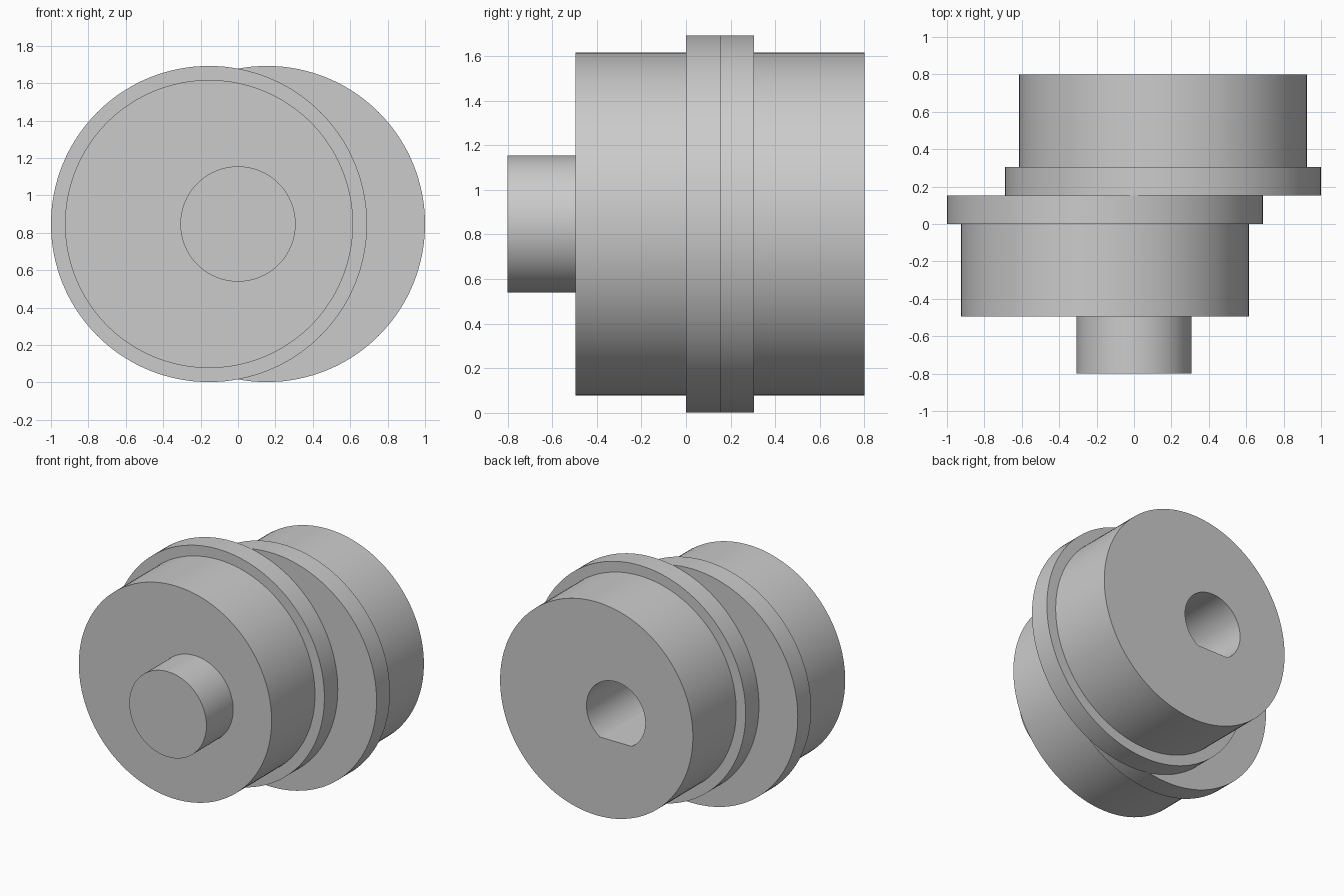
import bpy
import bmesh
from math import pi, sin, cos, asin, radians

if "Cube" in bpy.data.objects:
    bpy.data.objects.remove(bpy.data.objects["Cube"], do_unlink=True)

AXIS_Z = 0.847      # height of the common shaft axis
OFFSET = 0.155      # eccentric throw
SEGMENTS = 128

grey = bpy.data.materials.new("plain grey")
grey.use_nodes = True
colour = (0.6, 0.6, 0.6, 1)
grey.diffuse_color = colour
grey.node_tree.nodes["Principled BSDF"].inputs["Base Color"].default_value = colour


def circle(r):
    return [(r * cos(2 * pi * i / SEGMENTS), r * sin(2 * pi * i / SEGMENTS))
            for i in range(SEGMENTS)]


def loft(name, x, sections):
    """Solid through (outline, y) sections along y, centred at x on the axis."""
    bm = bmesh.new()
    rings = [[bm.verts.new((x + u, y, AXIS_Z + v)) for u, v in outline]
             for outline, y in sections]
    for a, b in zip(rings, rings[1:]):
        n = len(a)
        for i in range(n):
            j = (i + 1) % n
            bm.faces.new((a[i], a[j], b[j], b[i]))
    bm.faces.new(rings[0])
    bm.faces.new(rings[-1])
    bmesh.ops.recalc_face_normals(bm, faces=bm.faces)
    mesh = bpy.data.meshes.new(name)
    bm.to_mesh(mesh)
    bm.free()
    mesh.materials.append(grey)
    obj = bpy.data.objects.new(name, mesh)
    bpy.context.collection.objects.link(obj)
    return obj


def smooth(obj):
    bpy.ops.object.select_all(action="DESELECT")
    obj.select_set(True)
    bpy.context.view_layer.objects.active = obj
    bpy.ops.object.shade_smooth_by_angle(angle=radians(30))


drum, flange = circle(0.77), circle(0.845)

# Two opposed eccentrics, each a drum with a flange
front = loft("front_eccentric", -OFFSET,
             [(drum, -0.495), (drum, 0), (flange, 0), (flange, 0.153)])
back = loft("back_eccentric", OFFSET,
            [(flange, 0.153), (flange, 0.305), (drum, 0.305), (drum, 0.8)])

# Round shaft stub on the common axis
shaft = loft("shaft_stub", 0, [(circle(0.308), -0.8), (circle(0.308), -0.495)])

# D-shaped bore through the back eccentric, flat side down
bore_r, flat = 0.235, 0.198
start = -asin(flat / bore_r)
sweep = pi - 2 * start
d_outline = [(bore_r * cos(start + sweep * i / 96), bore_r * sin(start + sweep * i / 96))
             for i in range(97)]
cutter = loft("bore_cutter", 0, [(d_outline, 0.1), (d_outline, 0.9)])
cutter.hide_render = True

cut = back.modifiers.new("bore", "BOOLEAN")
cut.operation = "DIFFERENCE"
cut.solver = "EXACT"
cut.object = cutter
bpy.ops.object.select_all(action="DESELECT")
bpy.context.view_layer.objects.active = back
back.select_set(True)
bpy.ops.object.modifier_apply(modifier=cut.name)
bpy.data.objects.remove(cutter, do_unlink=True)

for part in (front, back, shaft):
    smooth(part)
